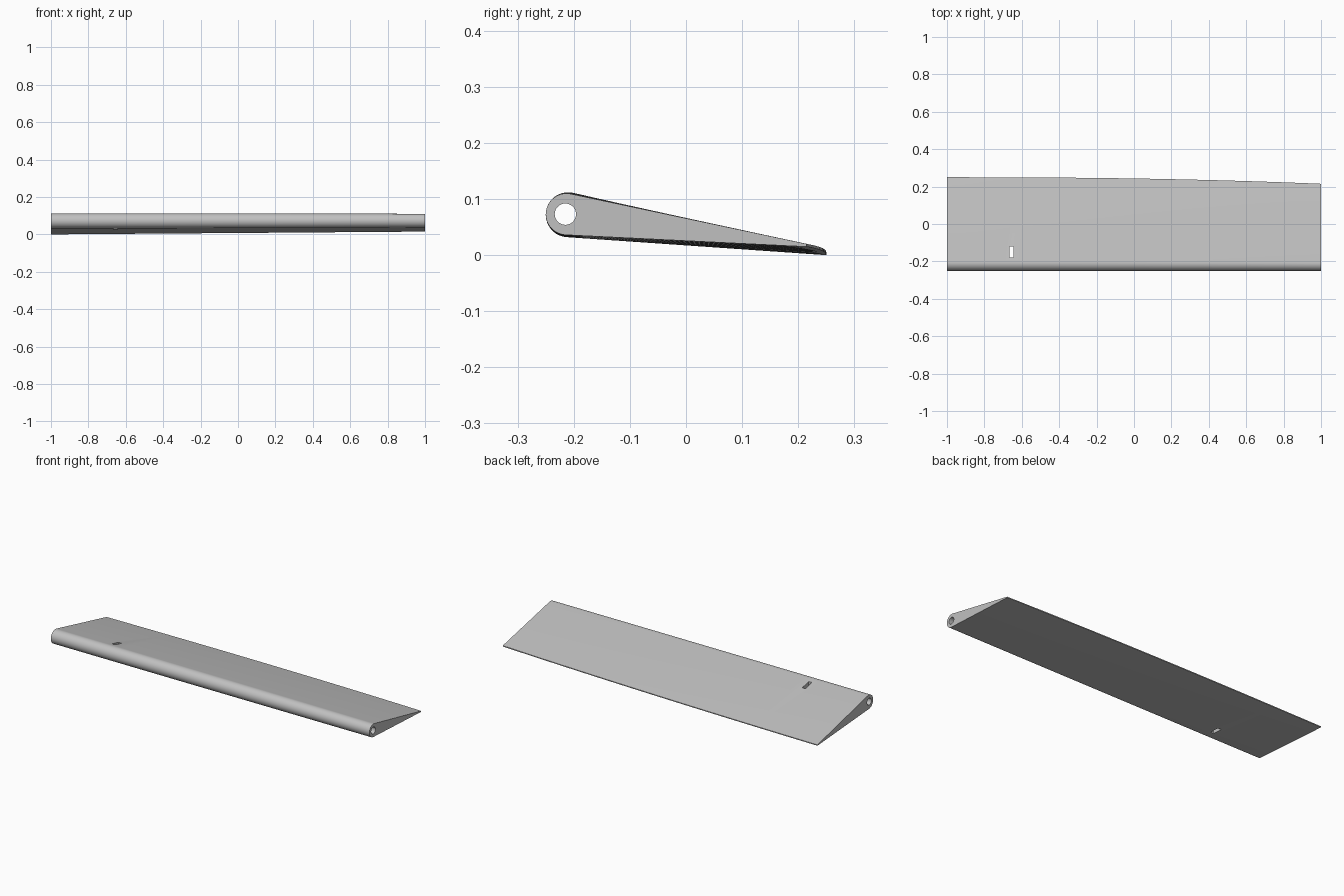
import bpy, bmesh, math
from mathutils import Matrix

if "Cube" in bpy.data.objects:
    bpy.data.objects.remove(bpy.data.objects["Cube"])

GREY = (0.53, 0.53, 0.53, 1)
grey = bpy.data.materials.new("light_grey")
grey.use_nodes = True
grey.diffuse_color = GREY
grey.node_tree.nodes["Principled BSDF"].inputs["Base Color"].default_value = GREY

SECTIONS, ARC = 20, 20


def make_object(name, bm):
    bmesh.ops.recalc_face_normals(bm, faces=bm.faces)
    mesh = bpy.data.meshes.new(name)
    bm.to_mesh(mesh)
    bm.free()
    mesh.materials.append(grey)
    obj = bpy.data.objects.new(name, mesh)
    bpy.context.collection.objects.link(obj)
    return obj


def section(t):
    """Teardrop outline: round nose, flat skins, thin trailing edge."""
    radius = 0.04 - 0.003 * t ** 2
    tail_y = 0.25 - 0.035 * t ** 2.4
    tail_z = 0.015 * t
    start, end = math.radians(77.5), math.radians(266)
    pts = []
    for i in range(ARC + 1):
        a = start + (end - start) * i / ARC
        pts.append((-0.25 + radius + radius * math.cos(a),
                    0.072 + 0.001 * t + radius * math.sin(a)))
    return pts + [(tail_y, tail_z), (tail_y, tail_z + 0.005)]


# Flap body lofted along its span
bm = bmesh.new()
rings = []
for s in range(SECTIONS + 1):
    t = s / SECTIONS
    rings.append([bm.verts.new((2 * t - 1, y, z)) for y, z in section(t)])
for a, b in zip(rings, rings[1:]):
    for i in range(len(a)):
        j = (i + 1) % len(a)
        bm.faces.new((a[i], a[j], b[j], b[i]))
bm.faces.new(rings[0])
bm.faces.new(rings[-1])
flap = make_object("flap", bm)

# Hinge bore cutter along the nose
bm = bmesh.new()
bmesh.ops.create_cone(bm, cap_ends=True, segments=32, radius1=0.019,
                      radius2=0.019, depth=2.2,
                      matrix=Matrix.Translation((0, -0.215, 0.073))
                      @ Matrix.Rotation(math.pi / 2, 4, 'Y'))
bore = make_object("hinge_bore_cutter", bm)

# Control horn slot cutter, through both skins
bm = bmesh.new()
bmesh.ops.create_cube(bm, size=1, matrix=Matrix.Translation((-0.655, -0.15, 0.06))
                      @ Matrix.Diagonal((0.02, 0.058, 0.3, 1)))
slot = make_object("horn_slot_cutter", bm)

# Cut both openings and shade
bpy.ops.object.select_all(action='DESELECT')
flap.select_set(True)
bpy.context.view_layer.objects.active = flap
for cutter in (bore, slot):
    cutter.hide_render = True
    mod = flap.modifiers.new(cutter.name, 'BOOLEAN')
    mod.operation = 'DIFFERENCE'
    mod.solver = 'EXACT'
    mod.object = cutter
    bpy.ops.object.modifier_apply(modifier=mod.name)
    bpy.data.objects.remove(cutter)
bpy.ops.object.shade_smooth_by_angle(angle=math.radians(30))
